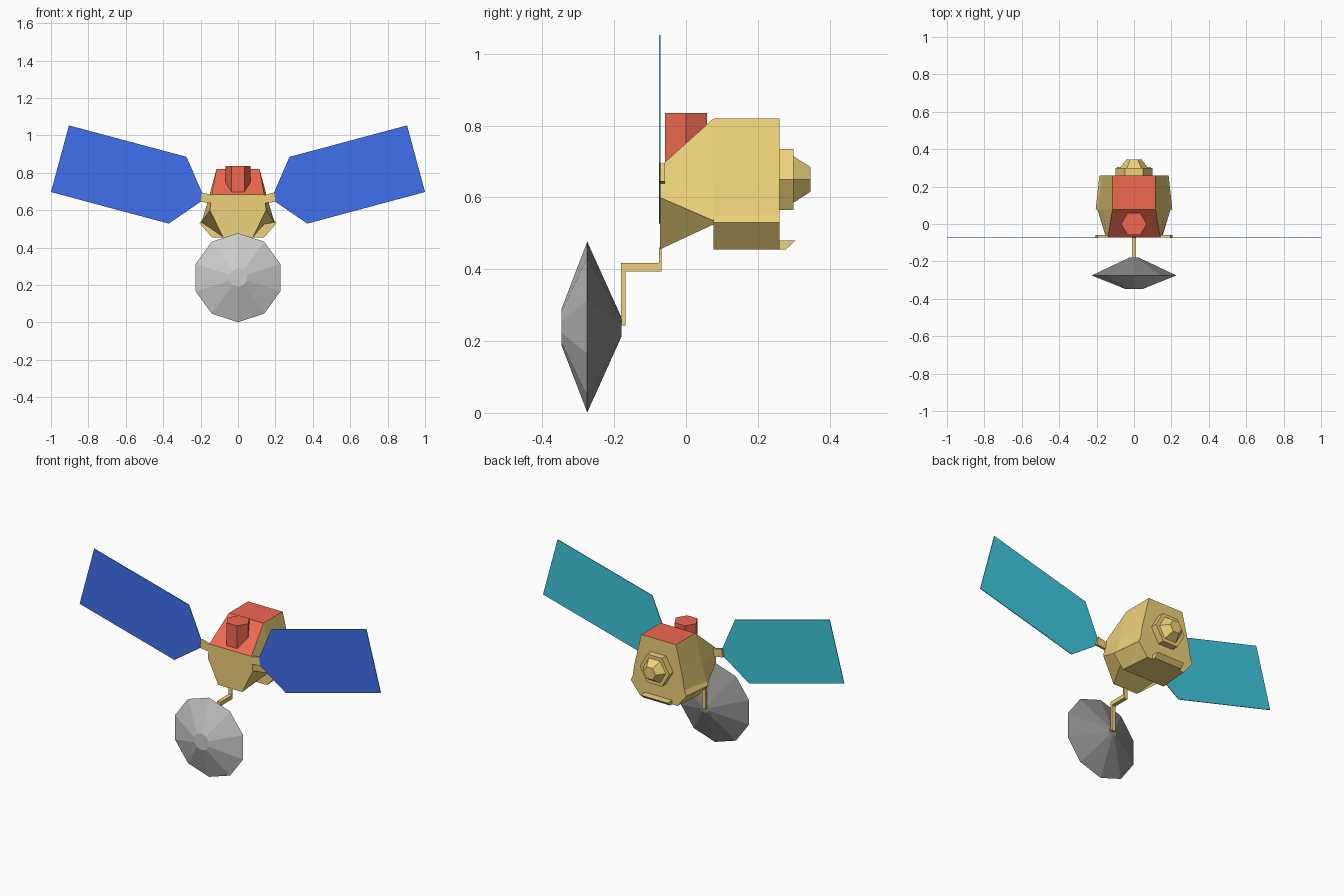
import bpy, bmesh
from math import pi, sin, cos

if "Cube" in bpy.data.objects:
    bpy.data.objects.remove(bpy.data.objects["Cube"])


def material(name, rgb):
    m = bpy.data.materials.new(name)
    m.diffuse_color = (*rgb, 1)
    m.use_nodes = True
    m.node_tree.nodes["Principled BSDF"].inputs["Base Color"].default_value = m.diffuse_color
    return m


GOLD = material("gold_foil", (0.85, 0.64, 0.19))
RED = material("red", (0.87, 0.14, 0.08))
BLUE = material("cell_blue", (0.05, 0.16, 0.85))
TEAL = material("panel_teal", (0.05, 0.58, 0.75))
SILVER = material("silver", (0.75, 0.75, 0.75))
DARK = material("dark_grey", (0.27, 0.27, 0.27))


def loft(name, rings, mats, pick=None):
    """Skin closed rings of 3D points and cap both ends; pick(centre) gives the material slot."""
    bm = bmesh.new()
    vs = [[bm.verts.new(p) for p in r] for r in rings]
    n = len(vs[0])
    for a, b in zip(vs, vs[1:]):
        for i in range(n):
            j = (i + 1) % n
            bm.faces.new((a[i], a[j], b[j], b[i]))
    bm.faces.new(vs[0])
    bm.faces.new(vs[-1])
    bmesh.ops.recalc_face_normals(bm, faces=bm.faces)
    if pick:
        for f in bm.faces:
            f.material_index = pick(f)
    me = bpy.data.meshes.new(name)
    bm.to_mesh(me)
    bm.free()
    for m in mats:
        me.materials.append(m)
    ob = bpy.data.objects.new(name, me)
    bpy.context.collection.objects.link(ob)
    return ob


def section(y, half):
    """Left-right symmetric section from its right half, listed top to bottom."""
    return [(x, y, z) for x, z in half] + [(-x, y, z) for x, z in reversed(half)]


def ngon_y(y, r, z, n, start=0.0):
    return [(r * cos(start + 2 * pi * i / n), y, z + r * sin(start + 2 * pi * i / n)) for i in range(n)]


def extrude_x(name, pts, half, mats):
    return loft(name, [[(s * half, y, z) for y, z in pts] for s in (-1, 1)], mats)


# Main hull, with red sloped and top plates
loft("hull", [
    section(-0.073, [(0.14, 0.685), (0.145, 0.64), (0.15, 0.60), (0.08, 0.455)]),
    section(0.077, [(0.115, 0.82), (0.165, 0.635), (0.195, 0.535), (0.14, 0.525)]),
    section(0.26, [(0.115, 0.82), (0.16, 0.635), (0.175, 0.54), (0.12, 0.47)]),
], [GOLD, RED], lambda f: int(f.normal.z > 0.6 and f.calc_center_median().z > 0.7))

# Lower equipment bay under the rear of the hull
loft("lower_bay", [
    section(0.077, [(0.165, 0.585), (0.205, 0.53), (0.14, 0.455)]),
    section(0.26, [(0.16, 0.585), (0.185, 0.53), (0.125, 0.455)]),
], [GOLD])

# Wedge lip at the lower rear edge
extrude_x("rear_lip", [(0.25, 0.48), (0.305, 0.48), (0.278, 0.455), (0.25, 0.455)], 0.09, [GOLD])

# Rear hexagonal engine with tapered cap
loft("engine_collar", [ngon_y(0.25, 0.098, 0.65, 6), ngon_y(0.299, 0.098, 0.65, 6)], [GOLD])
loft("engine_cap", [ngon_y(0.29, 0.075, 0.65, 6), ngon_y(0.299, 0.075, 0.65, 6),
                    ngon_y(0.346, 0.04, 0.65, 6)], [GOLD])

# Hexagonal red sensor standing on the slope
loft("sensor", [[(0.068 * cos(i * pi / 3), 0.068 * sin(i * pi / 3), z) for i in range(6)]
                for z in (0.69, 0.835)], [RED])

# Solar wings and their struts, mirrored
wing = [(0.193, 0.695), (0.275, 0.885), (0.904, 1.053), (1.0, 0.697), (0.37, 0.528), (0.2, 0.645)]
strut = [(0.12, 0.682), (0.145, 0.682), (0.195, 0.695), (0.205, 0.645), (0.145, 0.638), (0.12, 0.638)]
for side, s in (("left", -1), ("right", 1)):
    loft("solar_wing_" + side, [[(s * x, y, z) for x, z in wing] for y in (-0.075, -0.071)],
         [TEAL, BLUE], lambda f: int(f.normal.y < -0.9))
    loft("wing_strut_" + side, [[(s * x, y, z) for x, z in strut] for y in (-0.073, -0.058)], [GOLD])

# Ten-sided dish, pale in front and dark behind
loft("dish", [ngon_y(y, r, 0.239, 10, pi / 2) for y, r in
              ((-0.347, 0.05), (-0.275, 0.238), (-0.18, 0.027))],
     [SILVER, DARK], lambda f: int(f.normal.y > 0))

# Cranked dish arm
extrude_x("dish_arm", [(-0.068, 0.46), (-0.068, 0.394), (-0.168, 0.394), (-0.168, 0.243),
                       (-0.181, 0.243), (-0.181, 0.418), (-0.075, 0.418), (-0.075, 0.46)], 0.012, [GOLD])
